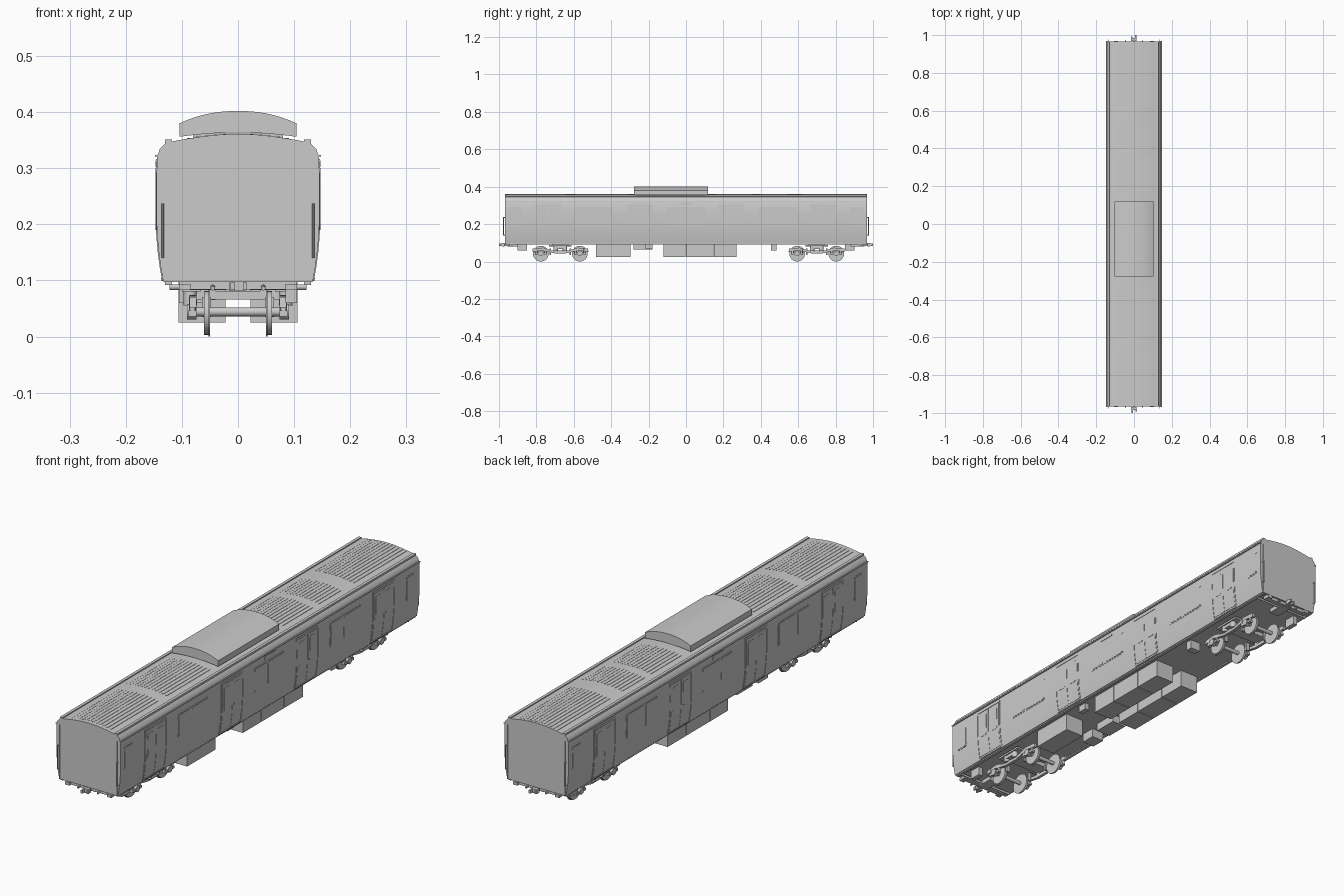
import bpy, bmesh, math
from mathutils import Matrix, Vector

if "Cube" in bpy.data.objects:
    bpy.data.objects.remove(bpy.data.objects["Cube"])

# Half cross-section of the coach body: (x, z) from sill to roof ridge
HALF = [(0.133, 0.097), (0.138, 0.125), (0.1425, 0.16), (0.145, 0.2), (0.1455, 0.25),
        (0.1445, 0.32), (0.139, 0.335), (0.129, 0.345), (0.1, 0.351), (0.06, 0.357), (0.03, 0.36), (0, 0.361)]
BOGIES = (-0.672, 0.699)
DOORS = (-0.74, -0.246, 0.241, 0.734)


def lerp_table(pts, t):
    for (a, va), (b, vb) in zip(pts, pts[1:]):
        if a <= t <= b:
            return va + (vb - va) * (t - a) / (b - a)
    return pts[-1][1]


def side_x(z):
    return lerp_table([(p[1], p[0]) for p in HALF[:8]], z)


def roof_z(x):
    return lerp_table([(p[0], p[1]) for p in HALF[:6:-1]], abs(x))


def finish(name, bm, smooth=False):
    bmesh.ops.recalc_face_normals(bm, faces=bm.faces)
    me = bpy.data.meshes.new(name)
    bm.to_mesh(me)
    bm.free()
    ob = bpy.data.objects.new(name, me)
    bpy.context.collection.objects.link(ob)
    if smooth:
        bpy.ops.object.select_all(action='DESELECT')
        ob.select_set(True)
        bpy.context.view_layer.objects.active = ob
        bpy.ops.object.shade_smooth_by_angle(angle=math.radians(30))
    return ob


def box(bm, x0, x1, y0, y1, z0, z1):
    m = Matrix.Translation(((x0 + x1) / 2, (y0 + y1) / 2, (z0 + z1) / 2)) @ \
        Matrix.Diagonal((abs(x1 - x0), abs(y1 - y0), abs(z1 - z0), 1))
    bmesh.ops.create_cube(bm, size=1, matrix=m)


def cyl(bm, a, b, r, r2=None, seg=24):
    a, b = Vector(a), Vector(b)
    d = b - a
    m = Matrix.Translation((a + b) / 2) @ d.to_track_quat('Z', 'Y').to_matrix().to_4x4()
    bmesh.ops.create_cone(bm, cap_ends=True, segments=seg, radius1=r, radius2=r if r2 is None else r2,
                          depth=d.length, matrix=m)


def prism(bm, pts, offset):
    """Polygon of 3D points extruded along an offset vector."""
    f = bm.faces.new([bm.verts.new(p) for p in pts])
    new = bmesh.ops.extrude_face_region(bm, geom=[f])['geom']
    bmesh.ops.translate(bm, vec=offset, verts=[v for v in new if isinstance(v, bmesh.types.BMVert)])


def side_panel(bm, s, y0, y1, z0, z1, lift, n=8):
    """Thin panel that follows the curved body side."""
    zs = [z0 + (z1 - z0) * i / n for i in range(n + 1)]
    out = [(s * (side_x(z) + lift), y0, z) for z in zs]
    inn = [(s * (side_x(z) - 0.003), y0, z) for z in reversed(zs)]
    prism(bm, out + inn, (0, y1 - y0, 0))


def rounded(y0, y1, z0, z1, r, n=4):
    pts = []
    for cy, cz, a0 in ((y1 - r, z1 - r, 0), (y0 + r, z1 - r, 90), (y0 + r, z0 + r, 180), (y1 - r, z0 + r, 270)):
        for i in range(n + 1):
            a = math.radians(a0 + 90 * i / n)
            pts.append((cy + r * math.cos(a), cz + r * math.sin(a)))
    return pts


def pane(bm, s, y0, y1, z0, z1, lift, r=0.012):
    prism(bm, [(s * (side_x(z) + lift), y, z) for y, z in rounded(y0, y1, z0, z1, r)], (-s * 0.004, 0, 0))


# Body shell
bm = bmesh.new()
prof = HALF + [(-x, z) for x, z in HALF[-2::-1]]
prism(bm, [(x, -0.967, z) for x, z in prof], (0, 1.934, 0))
finish("body_shell", bm, True)

# Gutters along the roof edges and cantrail
bm = bmesh.new()
for s in (-1, 1):
    box(bm, s * 0.118, s * 0.13, -0.967, 0.967, 0.34, 0.3515)
    box(bm, s * 0.14, s * 0.148, -0.969, 0.969, 0.3205, 0.3235)
finish("roof_gutters", bm)

# Roof ribs in separate panels
bm = bmesh.new()
for y0, y1 in ((-0.95, -0.645), (-0.59, -0.31), (0.16, 0.355), (0.395, 0.54), (0.62, 0.96)):
    for i in range(12):
        x = -0.088 + 0.016 * i
        box(bm, x - 0.003, x + 0.003, y0, y1, roof_z(x) - 0.003, roof_z(x) + 0.001)
finish("roof_ribs", bm)

# Roof air conditioning unit with lid
bm = bmesh.new()
N = 16
xs = [-0.104 + 0.208 * i / N for i in range(N + 1)]
top = [(x, 0.402 - 0.022 * (abs(x) / 0.104) ** 2.2) for x in xs]
bot = [(x, 0.3635 - 0.0075 * (x / 0.104) ** 2) for x in reversed(xs)]
prism(bm, [(x, -0.277, z) for x, z in top + bot], (0, 0.395, 0))
finish("air_conditioner", bm, True)
bm = bmesh.new()
box(bm, -0.08, 0.08, -0.26, 0.1, 0.352, 0.362)
finish("air_conditioner_mount", bm)

# Doors: leaves, frames and door windows
frames, leaves, glass = bmesh.new(), bmesh.new(), bmesh.new()
for s in (-1, 1):
    for y in DOORS:
        for d in (-1, 1):
            side_panel(leaves, s, y + d * 0.002, y + d * 0.064, 0.108, 0.302, 0.0012)
            side_panel(frames, s, y + d * 0.067, y + d * 0.071, 0.1, 0.31, 0.0018)
            pane(glass, s, y + d * 0.033 - 0.02, y + d * 0.033 + 0.02, 0.19, 0.288, 0.0022, 0.008)
        side_panel(frames, s, y - 0.071, y + 0.071, 0.305, 0.311, 0.0018, 2)
        side_panel(frames, s, y - 0.064, y + 0.064, 0.099, 0.104, 0.003, 2)
finish("door_frames", frames)
finish("door_leaves", leaves, True)
finish("door_windows", glass)

# Side windows: surrounds and panes
rim, glass = bmesh.new(), bmesh.new()
for s in (-1, 1):
    for y in (-0.493, 0, 0.49):
        pane(rim, s, y - 0.104, y + 0.104, 0.19, 0.292, 0.001)
        pane(glass, s, y - 0.099, y - 0.02, 0.195, 0.287, 0.002, 0.01)
        pane(glass, s, y - 0.014, y + 0.099, 0.195, 0.287, 0.002, 0.01)
    for y in (-0.912, 0.912):
        pane(rim, s, y - 0.034, y + 0.034, 0.19, 0.292, 0.001)
        pane(glass, s, y - 0.029, y + 0.029, 0.195, 0.287, 0.002, 0.01)
    side_panel(rim, s, -0.035, 0.035, 0.302, 0.316, 0.002, 2)
finish("window_surrounds", rim)
finish("window_panes", glass)

# End handrails and end wall lines
bm = bmesh.new()
for e in (-1, 1):
    for s in (-1, 1):
        cyl(bm, (s * 0.134, e * 0.976, 0.14), (s * 0.134, e * 0.976, 0.237), 0.0022, seg=8)
        for z in (0.142, 0.235):
            cyl(bm, (s * 0.134, e * 0.96, z), (s * 0.134, e * 0.976, z), 0.0022, seg=8)
        box(bm, s * 0.129, s * 0.131, e * 0.965, e * 0.969, 0.1, 0.32)
finish("end_handrails", bm)

# Underframe: sills and end beams
bm = bmesh.new()
for s in (-1, 1):
    box(bm, s * 0.118, s * 0.13, -0.962, 0.962, 0.092, 0.099)
    box(bm, s * 0.085, s * 0.105, s * -0.9, s * -0.85, 0.06, 0.098)
for e in (-1, 1):
    box(bm, -0.105, 0.105, e * 0.94, e * 0.96, 0.084, 0.098)
    cyl(bm, (-0.122, e * 0.93, 0.088), (0.122, e * 0.93, 0.088), 0.005, seg=12)
finish("underframe", bm)

# Underfloor equipment boxes
bm = bmesh.new()
for s in (-1, 1):
    for y0, y1 in ((-0.12, -0.003), (0.0, 0.147), (0.15, 0.27)):
        box(bm, s * 0.022, s * 0.106, y0, y1, 0.025, 0.099)
box(bm, 0.022, 0.106, -0.48, -0.297, 0.025, 0.099)
box(bm, -0.105, -0.04, -0.28, -0.18, 0.065, 0.099)
box(bm, -0.105, -0.05, -0.38, -0.32, 0.06, 0.099)
box(bm, 0.06, 0.106, 0.455, 0.485, 0.06, 0.099)
box(bm, 0.085, 0.106, -0.22, -0.18, 0.07, 0.099)
finish("equipment_boxes", bm)

# Bogies: wheelsets, side frames, springs and bolster
FRAME = [(-0.15, 0.052), (-0.148, 0.07), (-0.09, 0.074), (-0.05, 0.06), (0, 0.058)]
LOWER = [(0.03, 0.044), (-0.03, 0.044), (-0.07, 0.052), (-0.1, 0.06)]
for name, yc in zip(("front", "rear"), BOGIES):
    w, f = bmesh.new(), bmesh.new()
    for dy in (-0.1045, 0.1045):
        y = yc + dy
        cyl(w, (-0.088, y, 0.044), (0.088, y, 0.044), 0.008, seg=16)
        for s in (-1, 1):
            cyl(w, (s * 0.053, y, 0.042), (s * 0.0605, y, 0.042), 0.039, seg=32)
            cyl(w, (s * 0.050, y, 0.042), (s * 0.053, y, 0.042), 0.042, seg=32)
            cyl(f, (s * 0.074, y, 0.044), (s * 0.091, y, 0.044), 0.014, seg=16)
            box(f, s * 0.074, s * 0.088, y - 0.03, y + 0.03, 0.036, 0.046)
            for k in (-0.024, 0.024):
                cyl(f, (s * 0.081, y + k, 0.045), (s * 0.081, y + k, 0.07), 0.006, seg=12)
    for s in (-1, 1):
        outline = FRAME + [(-a, z) for a, z in FRAME[-2::-1]] + [(0.1, 0.06), (0.07, 0.052)] + LOWER
        prism(f, [(s * 0.074, yc + a, z) for a, z in outline], (s * 0.012, 0, 0))
        for k in (-0.025, 0.025):
            cyl(f, (s * 0.085, yc + k, 0.055), (s * 0.085, yc + k, 0.085), 0.012, seg=16)
        box(f, s * 0.066, s * 0.1, yc - 0.06, yc + 0.06, 0.08, 0.088)
        for e in (-1, 1):
            box(f, s * 0.048, s * 0.064, yc + e * 0.05, yc + e * 0.058, 0.035, 0.07)
    box(f, -0.095, 0.095, yc - 0.03, yc + 0.03, 0.066, 0.084)
    box(f, -0.04, 0.04, yc - 0.045, yc + 0.045, 0.08, 0.099)
    finish(name + "_wheelsets", w, True)
    finish(name + "_bogie_frame", f, True)

# Couplers with head, jaw and hose cocks
for name, e in (("front", -1), ("rear", 1)):
    bm = bmesh.new()
    box(bm, -0.022, 0.022, e * 0.88, e * 0.955, 0.08, 0.099)
    cyl(bm, (0, e * 0.93, 0.089), (0, e * 0.982, 0.089), 0.006, seg=12)
    box(bm, -0.015, 0.013, e * 0.97, e * 0.985, 0.081, 0.098)
    box(bm, e * 0.005, e * 0.013, e * 0.98, e * 1.0, 0.083, 0.096)
    box(bm, -e * 0.015, -e * 0.009, e * 0.98, e * 0.992, 0.083, 0.096)
    for s in (-1, 1):
        cyl(bm, (s * 0.045, e * 0.95, 0.09), (s * 0.045, e * 0.972, 0.086), 0.004, seg=10)
        box(bm, s * 0.085, s * 0.105, e * 0.955, e * 0.97, 0.083, 0.094)
    finish(name + "_coupler", bm)
